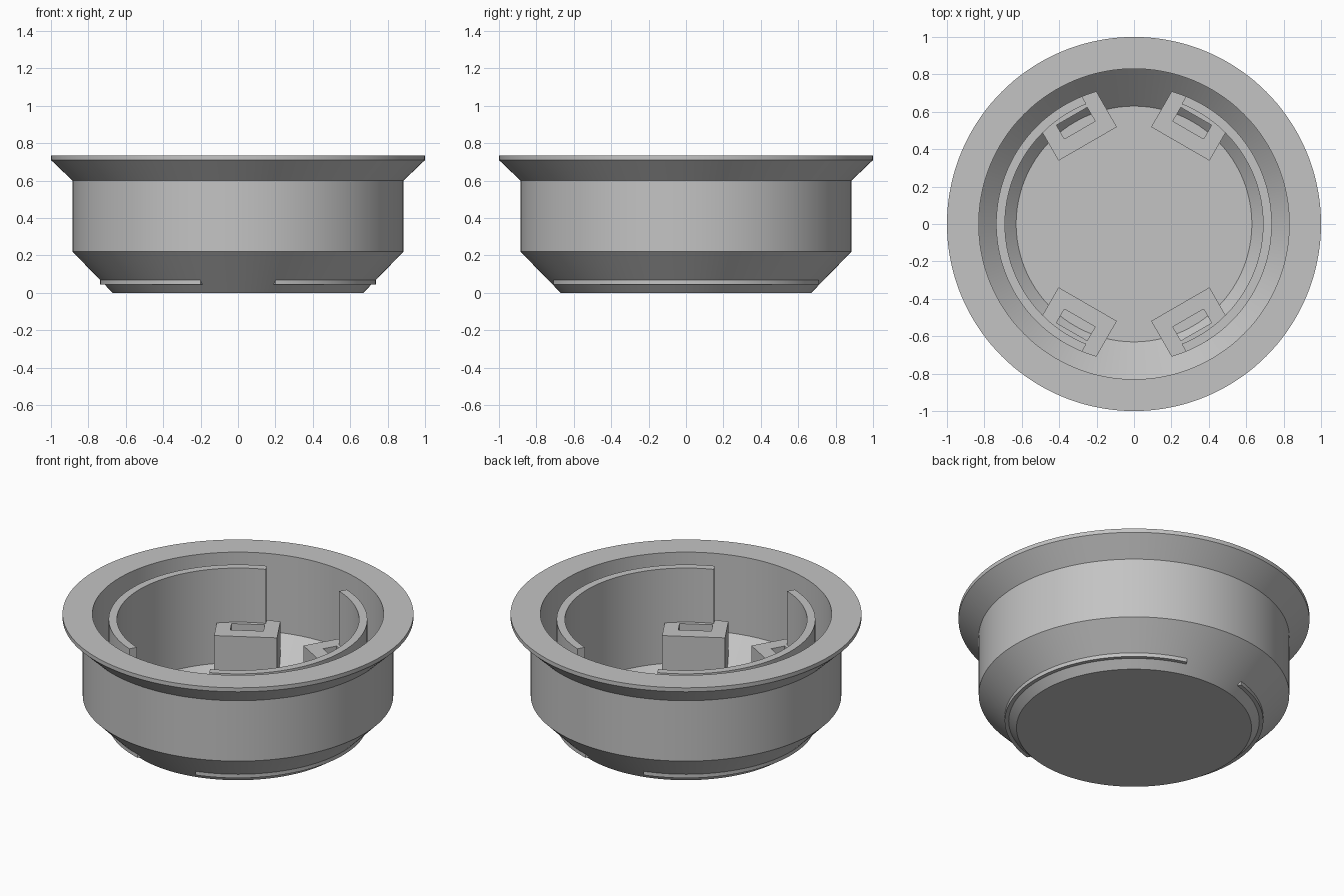
import bpy, bmesh
from math import sin, cos, asin, radians, pi

if "Cube" in bpy.data.objects:
    bpy.data.objects.remove(bpy.data.objects["Cube"])

grey = bpy.data.materials.new("light_grey")
grey.use_nodes = True
grey.diffuse_color = (0.55, 0.55, 0.55, 1)
grey.node_tree.nodes["Principled BSDF"].inputs["Base Color"].default_value = (0.55, 0.55, 0.55, 1)

WALL_IN, WALL_OUT = 0.69, 0.737   # inner upright wall radii
FLOOR, WALL_TOP, BLOCK_TOP = 0.045, 0.70, 0.36
CUT = 0.10                        # sideways offset where the wall stops


def finish(name, bm):
    bmesh.ops.recalc_face_normals(bm, faces=bm.faces)
    mesh = bpy.data.meshes.new(name)
    bm.to_mesh(mesh)
    bm.free()
    obj = bpy.data.objects.new(name, mesh)
    bpy.context.collection.objects.link(obj)
    mesh.materials.append(grey)
    bpy.ops.object.select_all(action='DESELECT')
    obj.select_set(True)
    bpy.context.view_layer.objects.active = obj
    bpy.ops.object.shade_smooth_by_angle(angle=radians(25))
    return obj


def lathe(name, profile, steps=144):
    """Turn a profile round z; both ends are closed with flat discs."""
    bm = bmesh.new()
    rings = [[bm.verts.new((r * cos(2 * pi * i / steps), r * sin(2 * pi * i / steps), z))
              for i in range(steps)] for r, z in profile]
    for a, b in zip(rings, rings[1:]):
        for i in range(steps):
            j = (i + 1) % steps
            bm.faces.new((a[i], a[j], b[j], b[i]))
    bm.faces.new(rings[0])
    bm.faces.new(rings[-1])
    return finish(name, bm)


def band(name, outer, inner, z0, z1, closed):
    """Upright solid between two outlines with equal point counts."""
    bm = bmesh.new()
    n = len(outer)
    rows = [[bm.verts.new((x, y, z)) for x, y in line]
            for line, z in ((outer, z0), (outer, z1), (inner, z1), (inner, z0))]
    for k in range(4):
        a, b = rows[k], rows[(k + 1) % 4]
        for i in range(n if closed else n - 1):
            j = (i + 1) % n
            bm.faces.new((a[i], a[j], b[j], b[i]))
    if not closed:
        bm.faces.new([row[0] for row in rows])
        bm.faces.new([row[-1] for row in rows])
    return finish(name, bm)


# Bowl: sloped base, straight side, flared rim, hollow inside
lathe("bowl", [(0.67, 0), (0.885, 0.22), (0.885, 0.6), (1, 0.71), (1, 0.735),
               (0.83, 0.735), (0.83, 0.245), (0.63, FLOOR)])


# Two curved walls inside, open at front and back
def arc(radius, side, steps=64):
    end = radians(60) + asin(CUT / radius)
    angles = [end * (2 * i / steps - 1) for i in range(steps + 1)]
    return [(side * radius * cos(a), radius * sin(a)) for a in angles]


for side, label in ((1, "left"), (-1, "right")):
    band(label + "_inner_wall", arc(WALL_OUT, side), arc(WALL_IN, side), FLOOR, WALL_TOP, False)


# Four slotted blocks at the wall ends
def place(points, angle):
    c, s = cos(angle), sin(angle)
    return [(r * c - t * s, r * s + t * c) for r, t in points]


HALF, SLOT, STEPS = 0.18, 0.095, 12
spread = [2 * i / STEPS - 1 for i in range(STEPS + 1)]
outline = [(0.495, HALF), (0.495, -HALF)]
outline += [((WALL_OUT ** 2 - (HALF * u) ** 2) ** 0.5, HALF * u) for u in spread]
slot = [(0.58, SLOT), (0.58, -SLOT)] + [(0.665, SLOT * u) for u in spread]

for label, degrees in (("back_left", 60), ("back_right", 120),
                       ("front_right", 240), ("front_left", 300)):
    a = radians(degrees)
    band(label + "_block", place(outline, a), place(slot, a), FLOOR, BLOCK_TOP, True)
